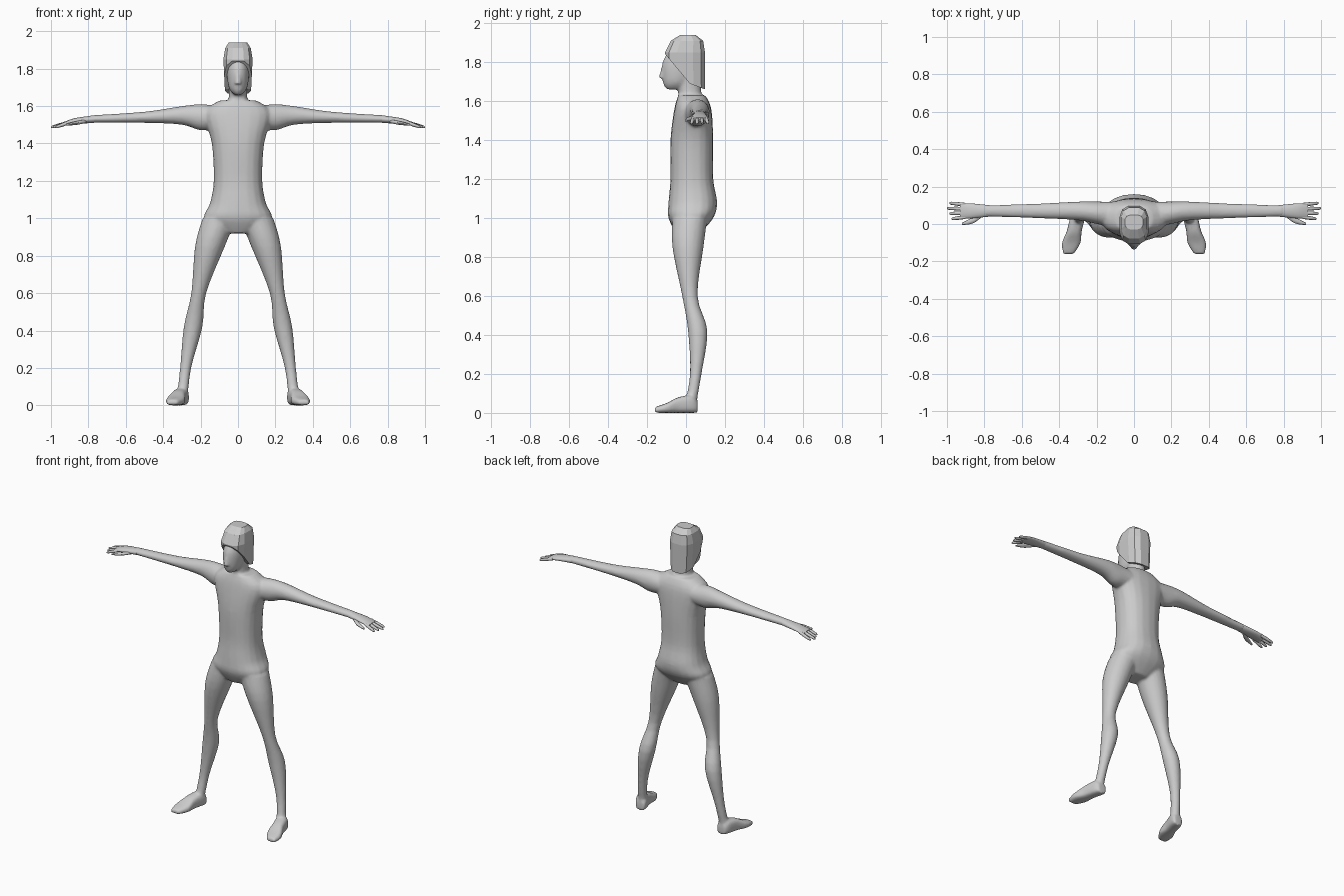
import bpy, bmesh
from math import cos, sin, tau
from mathutils import Vector

cube = bpy.data.objects.get("Cube")
if cube:
    bpy.data.objects.remove(cube, do_unlink=True)

colour = (0.6, 0.6, 0.6, 1)
grey = bpy.data.materials.new("plain_grey")
grey.use_nodes = True
grey.diffuse_color = colour
grey.node_tree.nodes["Principled BSDF"].inputs["Base Color"].default_value = colour

X, Y, Z = Vector((1, 0, 0)), Vector((0, 1, 0)), Vector((0, 0, 1))


def rounded(rings, steps=4):
    """Add in-between rings along a smooth curve through the given ones."""
    keys = [Vector(ring) for ring in rings]
    keys = [keys[0]] + keys + [keys[-1]]
    result = []
    for before, start, end, after in zip(keys, keys[1:], keys[2:], keys[3:]):
        slope_in, slope_out = (end - before) / 2, (after - start) / 2
        for step in range(steps):
            t = step / steps
            ease = t * t * (3 - 2 * t)
            result.append(start.lerp(end, ease) + slope_in * t * (1 - t) ** 2
                          - slope_out * t * t * (1 - t))
    return result + [keys[-1]]


def loft(bm, rings, u, v, sides=20, power=1.0, mirror=1, turn=0.0):
    """Closed tube through rings of (x, y, z, radius along u, radius along v)."""
    def curve(t):
        return abs(t) ** power * (1 if t > 0 else -1)

    loops = []
    for x, y, z, radius_u, radius_v in rings:
        loop = []
        for i in range(sides):
            angle = tau * (i + turn) / sides
            point = Vector((x, y, z)) + u * radius_u * curve(cos(angle)) + v * radius_v * curve(sin(angle))
            point.x *= mirror
            loop.append(bm.verts.new(point))
        loops.append(loop)
    for lower, upper in zip(loops, loops[1:]):
        for i in range(sides):
            bm.faces.new((lower[i - 1], lower[i], upper[i], upper[i - 1]))
    bm.faces.new(loops[0])
    bm.faces.new(loops[-1])


def upright(rows):
    """Rings on the centre line from (height, half width, front, back)."""
    return [(0, (front + back) / 2, z, width, (back - front) / 2)
            for z, width, front, back in rows]


def finish(bm, name):
    bmesh.ops.recalc_face_normals(bm, faces=bm.faces)
    mesh = bpy.data.meshes.new(name)
    bm.to_mesh(mesh)
    bm.free()
    mesh.materials.append(grey)
    ob = bpy.data.objects.new(name, mesh)
    bpy.context.collection.objects.link(ob)
    bpy.ops.object.select_all(action="DESELECT")
    ob.select_set(True)
    bpy.context.view_layer.objects.active = ob
    return ob


# Torso, from crotch to base of neck
body = bmesh.new()
torso = upright([
    (0.92, 0.08, -0.05, 0.07), (1, 0.18, -0.09, 0.14), (1.08, 0.15, -0.09, 0.16),
    (1.2, 0.13, -0.08, 0.14), (1.4, 0.14, -0.08, 0.14), (1.56, 0.18, -0.06, 0.13),
    (1.63, 0.1, -0.04, 0.1)])
loft(body, rounded(torso), X, Y, power=0.85)

# Neck, head and nose
neck = upright([(1.58, 0.07, -0.03, 0.09), (1.64, 0.05, -0.04, 0.08), (1.75, 0.05, -0.04, 0.07)])
head = upright([(1.66, 0.02, -0.1, -0.02), (1.7, 0.05, -0.12, 0.03), (1.8, 0.06, -0.12, 0.07),
                (1.89, 0.04, -0.07, 0.06)])
nose = upright([(1.72, 0.02, -0.14, -0.09), (1.8, 0.01, -0.12, -0.09)])
for part in (neck, head, nose):
    loft(body, rounded(part), X, Y)

# Legs, feet turned slightly outward, and arms
leg = [(x, y, z, radius, radius) for x, y, z, radius in (
    (0.1, 0.02, 1, 0.09), (0.15, 0.01, 0.85, 0.08), (0.21, 0.02, 0.6, 0.04),
    (0.24, 0.06, 0.42, 0.05), (0.28, 0.05, 0.2, 0.03), (0.3, 0.02, 0.03, 0.03))]
foot = [(0.31 - y / 4, y, height / 2, width, height / 2) for y, width, height in (
    (0.06, 0.03, 0.06), (0.03, 0.04, 0.09), (-0.04, 0.04, 0.08),
    (-0.1, 0.05, 0.05), (-0.16, 0.03, 0.03))]
arm = [(0.1, 0.05, 1.54, 0.07, 0.06), (0.2, 0.06, 1.54, 0.06, 0.07),
       (0.3, 0.07, 1.55, 0.05, 0.05), (0.5, 0.07, 1.54, 0.04, 0.03),
       (0.8, 0.07, 1.53, 0.03, 0.02)]
for mirror in (1, -1):
    loft(body, rounded(leg), X, Y, mirror=mirror)
    loft(body, rounded(foot), X, Z, power=0.65, mirror=mirror)
    loft(body, rounded(arm), Y, Z, mirror=mirror)

# Fuse the body into one smooth skin
ob = finish(body, "body")
fuse = ob.modifiers.new("fuse", "REMESH")
fuse.mode, fuse.voxel_size = "VOXEL", 0.008
soften = ob.modifiers.new("soften", "SMOOTH")
soften.iterations = 7
thin = ob.modifiers.new("thin", "DECIMATE")
thin.ratio = 0.3
for name in ("fuse", "soften", "thin"):
    bpy.ops.object.modifier_apply(modifier=name)
bpy.ops.object.shade_smooth_by_angle(angle=1)

# Hands with fanned fingers and a thumb
palm = [(0.77, 0.07, 1.53, 0.03, 0.02), (0.87, 0.07, 1.52, 0.04, 0.016),
        (0.93, 0.07, 1.506, 0.04, 0.01)]
thumb = [(0.81, 0.05, 1.52, 0.01, 0.01), (0.86, 0.02, 1.51, 0.016, 0.01),
         (0.92, 0, 1.5, 0.006, 0.005)]
for mirror, name in ((1, "left_hand"), (-1, "right_hand")):
    hand = bmesh.new()
    loft(hand, rounded(palm), Y, Z, mirror=mirror)
    loft(hand, rounded(thumb), Y, Z, sides=8, mirror=mirror)
    for place in (-1.5, -0.5, 0.5, 1.5):
        root = Vector((0.9, 0.07 + place * 0.022, 1.513))
        tip = Vector((1 - abs(place - 0.5) / 80, 0.07 + place * 0.028, 1.487))
        finger = [(*root.lerp(tip, t), radius, radius)
                  for t, radius in ((0, 0.01), (0.5, 0.01), (0.9, 0.008), (1, 0.004))]
        loft(hand, finger, Y, Z, sides=8, mirror=mirror)
    finish(hand, name)
    bpy.ops.object.shade_smooth_by_angle(angle=1)

# Faceted hair, cut along a slope that frames the face
hair = bmesh.new()
crown = upright([(1.65, 0.07, -0.1, 0.1), (1.85, 0.08, -0.11, 0.1),
                 (1.91, 0.07, -0.08, 0.09), (1.94, 0.05, -0.03, 0.05)])
loft(hair, crown, X, Y, sides=12, power=0.7, turn=0.5)
brow, ear, nape = Vector((0, -0.11, 1.845)), Vector((0, 0.02, 1.69)), Vector((0, 0.1, 1.66))
for start, end in ((brow, ear), (ear, nape)):
    cut = bmesh.ops.bisect_plane(hair, geom=hair.verts[:] + hair.edges[:] + hair.faces[:],
                                 plane_co=start, plane_no=X.cross(start - end), clear_outer=True)
    rim = [item for item in cut["geom_cut"] if isinstance(item, bmesh.types.BMEdge)]
    bmesh.ops.contextual_create(hair, geom=rim)
finish(hair, "hair")
